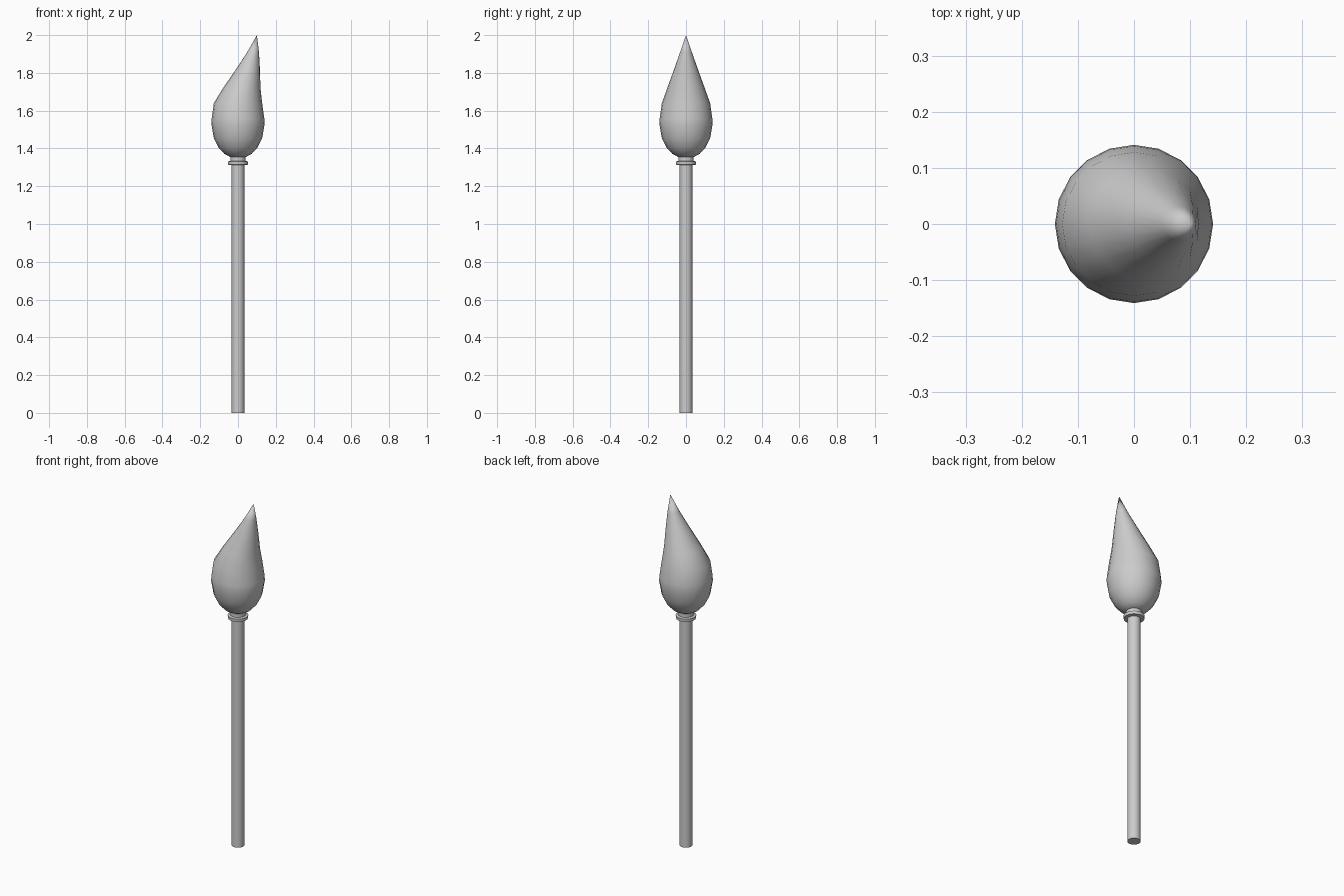
import bpy, bmesh
from math import cos, sin, pi, radians

if "Cube" in bpy.data.objects:
    bpy.data.objects.remove(bpy.data.objects["Cube"])


def lathe(name, profile, sides):
    """Loft rings given as (radius, z, x offset); zero radius closes to a point."""
    bm = bmesh.new()
    rings = []
    for r, z, cx in profile:
        n = sides if r > 0 else 1
        rings.append([bm.verts.new((cx + r * cos(2 * pi * i / sides),
                                    r * sin(2 * pi * i / sides), z)) for i in range(n)])
    for a, b in zip(rings, rings[1:]):
        for i in range(sides):
            j = (i + 1) % sides
            if len(b) == 1:
                bm.faces.new((a[i], a[j], b[0]))
            else:
                bm.faces.new((a[i], a[j], b[j], b[i]))
    for ring in (rings[0], rings[-1]):
        if len(ring) > 1:
            bm.faces.new(ring)
    bmesh.ops.recalc_face_normals(bm, faces=bm.faces)
    mesh = bpy.data.meshes.new(name)
    bm.to_mesh(mesh)
    bm.free()
    ob = bpy.data.objects.new(name, mesh)
    bpy.context.collection.objects.link(ob)
    bpy.ops.object.select_all(action='DESELECT')
    ob.select_set(True)
    bpy.context.view_layer.objects.active = ob
    bpy.ops.object.shade_smooth_by_angle(angle=radians(40))
    return ob


# Long straight handle
lathe("handle", [(0.034, 0, 0), (0.034, 1.33, 0)], 20)

# Two-step collar under the head
lathe("collar", [(0.034, 1.312, 0), (0.053, 1.314, 0), (0.054, 1.331, 0),
                 (0.041, 1.334, 0), (0.041, 1.36, 0)], 20)

# Teardrop head: rounded bowl, then a cone leaning toward +x
lathe("bristle_head", [(0.04, 1.354, 0), (0.073, 1.372, 0), (0.102, 1.403, 0),
                       (0.128, 1.455, 0), (0.141, 1.53, 0), (0.139, 1.56, 0),
                       (0.128, 1.64, 0), (0.099, 1.72, 0.020), (0.063, 1.82, 0.053),
                       (0.031, 1.91, 0.080), (0, 2.0, 0.1)], 20)
